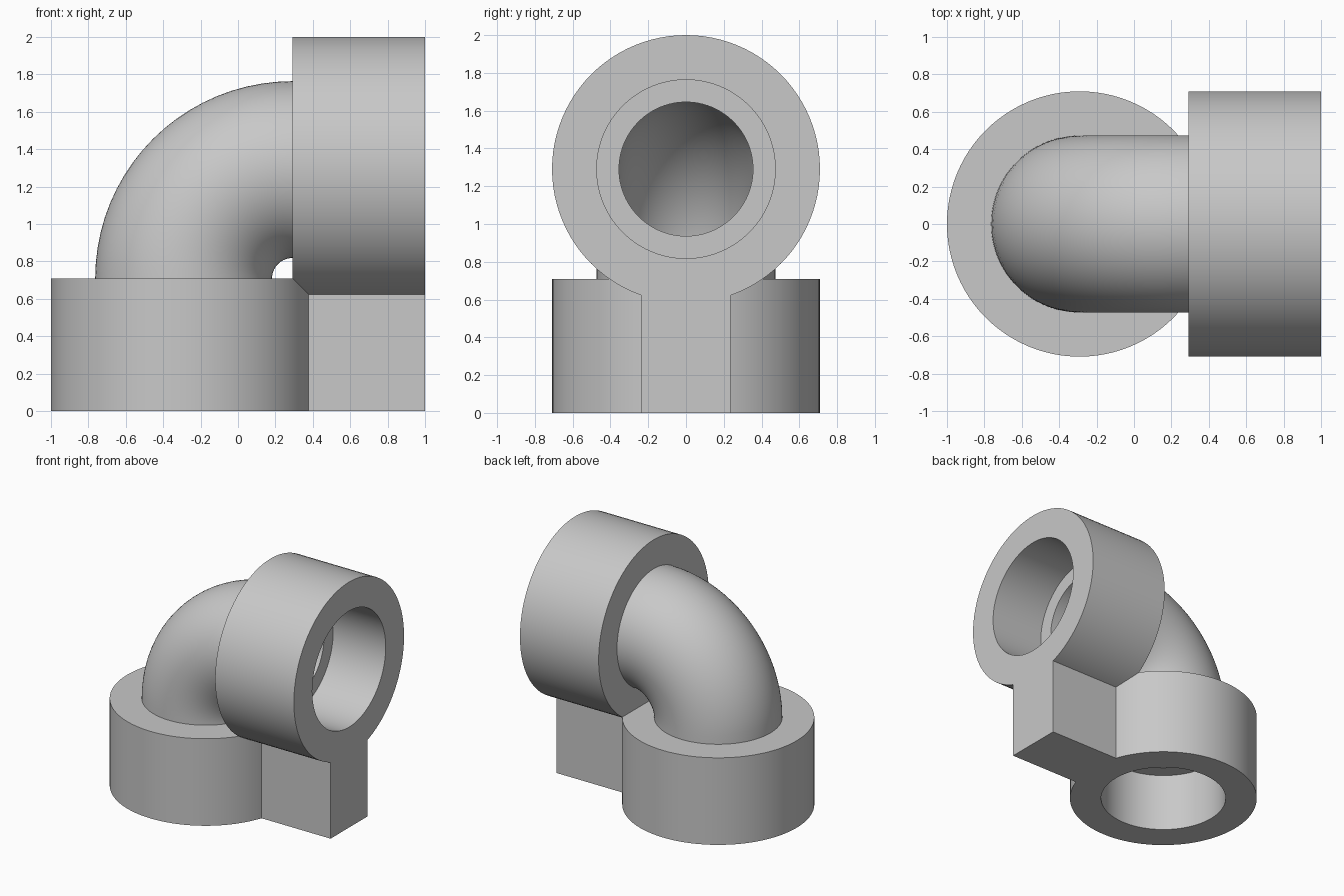
import bpy, bmesh
from math import sin, cos, pi, radians
from mathutils import Vector

cube = bpy.data.objects.get("Cube")
if cube:
    bpy.data.objects.remove(cube, do_unlink=True)

SIDES, STEPS = 96, 20
UNIT = 0.2364                 # base module of the fitting
SOCKET_R = 3 * UNIT           # socket outer radius and length
BORE_R = 2 * UNIT             # socket bore, also the outside of the bend
PIPE_R = 1.5 * UNIT           # inner passage
OFFSET = 1 - SOCKET_R         # socket axis distance from the centre
BEND_R = 2 * OFFSET

grey = bpy.data.materials.new("plain grey")
grey.use_nodes = True
colour = (0.58, 0.58, 0.58, 1)
grey.diffuse_color = colour
grey.node_tree.nodes["Principled BSDF"].inputs["Base Color"].default_value = colour


def finish(name, bm):
    bmesh.ops.recalc_face_normals(bm, faces=bm.faces)
    mesh = bpy.data.meshes.new(name)
    bm.to_mesh(mesh)
    bm.free()
    mesh.materials.append(grey)
    obj = bpy.data.objects.new(name, mesh)
    bpy.context.collection.objects.link(obj)
    bpy.ops.object.select_all(action='DESELECT')
    obj.select_set(True)
    bpy.context.view_layer.objects.active = obj
    bpy.ops.object.shade_smooth_by_angle(angle=radians(30))
    return obj


def ring(bm, angle, before, after, radius):
    """Circle across the bent axis; before/after are straight runs off the bend."""
    out = Vector((-cos(angle), 0, sin(angle)))
    along = Vector((sin(angle), 0, cos(angle)))
    centre = Vector((OFFSET, 0, SOCKET_R)) + out * BEND_R + along * (after - before)
    return [bm.verts.new(centre + radius * (out * cos(t) + Vector((0, sin(t), 0))))
            for t in (2 * pi * i / SIDES for i in range(SIDES))]


# Elbow with both sockets: a closed wall section swept along the bent axis
bend = [pi / 2 * i / STEPS for i in range(STEPS + 1)]
lip = SOCKET_R - BORE_R       # length of narrow passage left behind each bore
stations = [(0, SOCKET_R, 0, BORE_R), (0, SOCKET_R, 0, SOCKET_R), (0, 0, 0, SOCKET_R)]
stations += [(a, 0, 0, BORE_R) for a in bend]
stations += [(pi / 2, 0, 0, SOCKET_R), (pi / 2, 0, SOCKET_R, SOCKET_R),
             (pi / 2, 0, SOCKET_R, BORE_R), (pi / 2, 0, lip, BORE_R),
             (pi / 2, 0, lip, PIPE_R)]
stations += [(a, 0, 0, PIPE_R) for a in reversed(bend)]
stations += [(0, lip, 0, PIPE_R), (0, lip, 0, BORE_R)]

bm = bmesh.new()
rings = [ring(bm, *s) for s in stations]
for a, b in zip(rings, rings[1:] + rings[:1]):
    for i in range(SIDES):
        j = (i + 1) % SIDES
        bm.faces.new((a[i], a[j], b[j], b[i]))
finish("elbow_with_sockets", bm)

# Support block tying the upper socket to the base
x0, height = OFFSET + 0.01, SOCKET_R - 0.01
bm = bmesh.new()
bmesh.ops.create_cube(bm, size=1)
bmesh.ops.scale(bm, verts=bm.verts, vec=(1 - x0, 2 * UNIT, height))
bmesh.ops.translate(bm, verts=bm.verts, vec=((1 + x0) / 2, 0, height / 2))
finish("support_block", bm)
